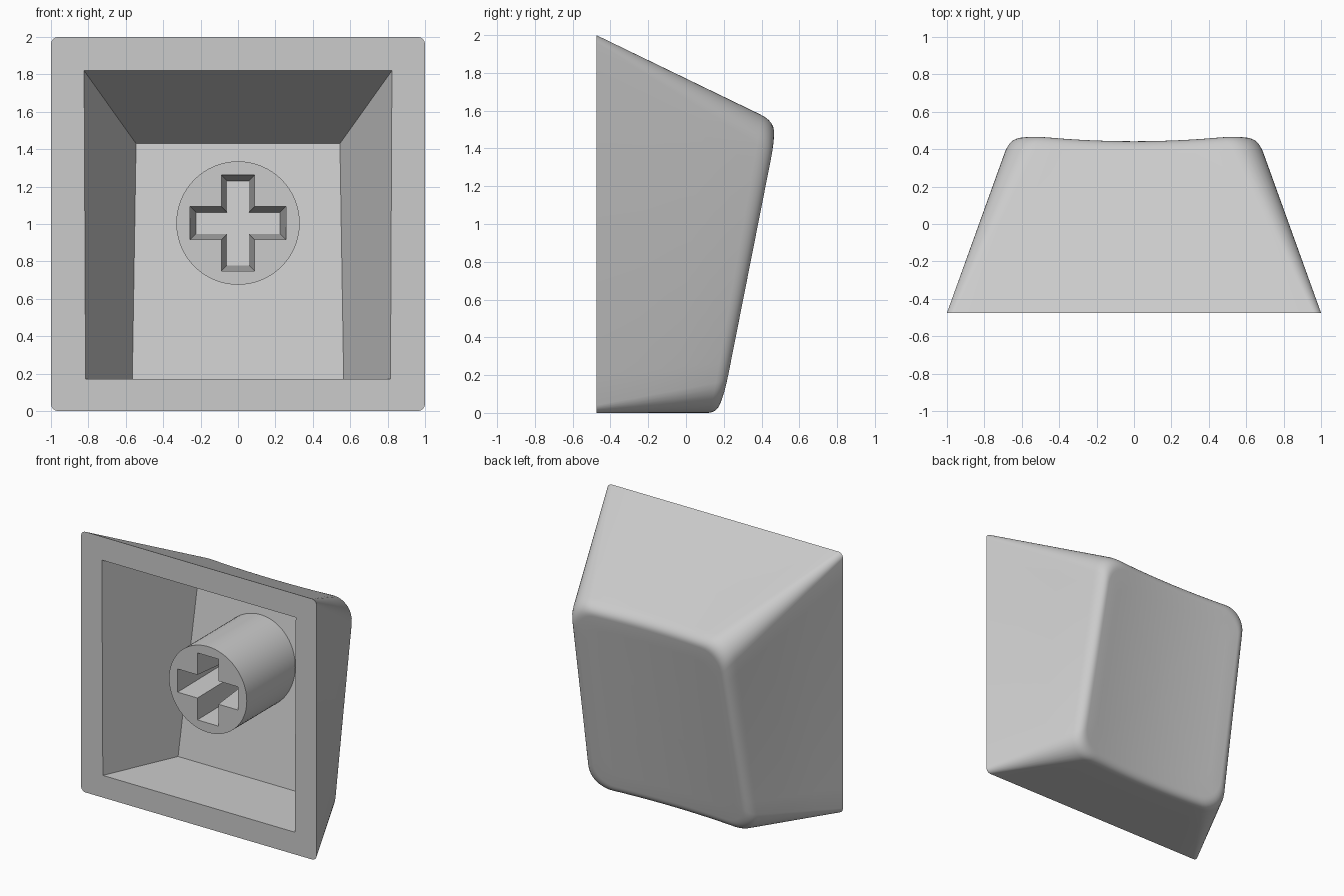
import bpy, bmesh, math
from mathutils import Vector

if "Cube" in bpy.data.objects:
    bpy.data.objects.remove(bpy.data.objects["Cube"], do_unlink=True)

FRONT = -0.475          # plane of the open rim
STEM_Z = 1.005

grey = bpy.data.materials.new("light_grey_plastic")
grey.use_nodes = True
grey.diffuse_color = (0.6, 0.6, 0.6, 1)
grey.node_tree.nodes["Principled BSDF"].inputs["Base Color"].default_value = (0.6, 0.6, 0.6, 1)


def loft(name, rings):
    """Closed solid through rings of equal point count."""
    bm = bmesh.new()
    loops = [[bm.verts.new(p) for p in ring] for ring in rings]
    for a, b in zip(loops, loops[1:]):
        for i in range(len(a)):
            j = (i + 1) % len(a)
            bm.faces.new((a[i], a[j], b[j], b[i]))
    bm.faces.new(loops[0])
    bm.faces.new(loops[-1])
    bmesh.ops.recalc_face_normals(bm, faces=bm.faces)
    mesh = bpy.data.meshes.new(name)
    bm.to_mesh(mesh)
    bm.free()
    mesh.materials.append(grey)
    obj = bpy.data.objects.new(name, mesh)
    bpy.context.collection.objects.link(obj)
    return obj


def activate(obj):
    bpy.ops.object.select_all(action='DESELECT')
    obj.select_set(True)
    bpy.context.view_layer.objects.active = obj


def cut(obj, cutter):
    cutter.hide_render = True
    mod = obj.modifiers.new("cut", 'BOOLEAN')
    mod.operation = 'DIFFERENCE'
    mod.solver = 'EXACT'
    mod.object = cutter
    activate(obj)
    bpy.ops.object.modifier_apply(modifier=mod.name)
    bpy.data.objects.remove(cutter, do_unlink=True)


def smooth(obj):
    activate(obj)
    bpy.ops.object.shade_smooth_by_angle(angle=math.radians(30))


def rounded_rect(half, z0, z1, r, arc=8, side=12):
    """(x, z) outline with rounded corners and subdivided sides."""
    centres = [(half - r, z1 - r), (r - half, z1 - r), (r - half, z0 + r), (half - r, z0 + r)]
    arcs = []
    for q, (cx, cz) in enumerate(centres):
        angles = [(q + k / arc) * math.pi / 2 for k in range(arc + 1)]
        arcs.append([Vector((cx + r * math.cos(a), cz + r * math.sin(a))) for a in angles])
    out = []
    for q in range(4):
        end, start = arcs[q][-1], arcs[(q + 1) % 4][0]
        out += arcs[q] + [end.lerp(start, k / side) for k in range(1, side)]
    return out


def dished(x, z):
    """Point on the sloping, concave touch surface."""
    dish = 0.042 * (1 - min(1, (x / 0.66) ** 2))
    return Vector((x, 0.187 + 0.2 * z - dish, z))


def floor_y(z):
    return 0.052 + 0.167 * z


# Outer body: square rim, tapering walls, rounded edge, dished face
base = [Vector((x, FRONT, z)) for x, z in rounded_rect(1, 0, 2, 0.04)]
outline = [(x * (1.045 - 0.03 * z), z) for x, z in rounded_rect(0.66, 0, 1.54, 0.17)]
edge = [dished(x, z) for x, z in outline]


def scaled(s):
    return [dished(x * s, 0.77 + (z - 0.77) * s) for x, z in outline]


wall = [b.lerp(e, 0.91) for b, e in zip(base, edge)]
lip = scaled(0.92)
rings = [base] + [[b.lerp(e, t) for b, e in zip(base, wall)] for t in (0.33, 0.67)]
for k in range(9):
    t = k / 8
    rings.append([w.lerp(e, t).lerp(e.lerp(p, t), t) for w, e, p in zip(wall, edge, lip)])
rings += [scaled(s) for s in (0.78, 0.62, 0.46, 0.3, 0.15, 0.04)]
shell = loft("keycap_shell", rings)

# Hollow interior with a sloping floor
mouth = [(-0.815, 0.17), (0.815, 0.17), (0.823, 1.82), (-0.823, 1.82)]
floor = [(-0.565, 0.17), (0.565, 0.17), (0.545, 1.43), (-0.545, 1.43)]
cavity = loft("cavity_cutter", [
    [(x, FRONT - 0.1, z) for x, z in mouth],
    [(x, FRONT, z) for x, z in mouth],
    [(x, floor_y(z), z) for x, z in floor]])
cut(shell, cavity)
smooth(shell)

# Round mounting stem, seated on the floor
STEM_FRONT = -0.365
circle = [(0.33 * math.cos(a), STEM_Z + 0.33 * math.sin(a))
          for a in (k * math.tau / 64 for k in range(64))]
stem = loft("mounting_stem", [
    [(x, STEM_FRONT, z) for x, z in circle],
    [(x, floor_y(z) + 0.005, z) for x, z in circle]])


# Tapering cross-shaped socket in the stem
def cross(inset):
    long, wide = 0.257 - inset, 0.089 - inset
    pts = []
    for q in range(4):
        c, s = ((1, 0), (0, 1), (-1, 0), (0, -1))[q]
        for x, z in ((long, -wide), (long, wide), (wide, wide)):
            pts.append((x * c - z * s, STEM_Z + x * s + z * c))
    return pts


socket = loft("socket_cutter", [
    [(x, STEM_FRONT - 0.02, z) for x, z in cross(0)],
    [(x, STEM_FRONT, z) for x, z in cross(0)],
    [(x, floor_y(z) + 0.03, z) for x, z in cross(0.033)]])
cut(stem, socket)
smooth(stem)
